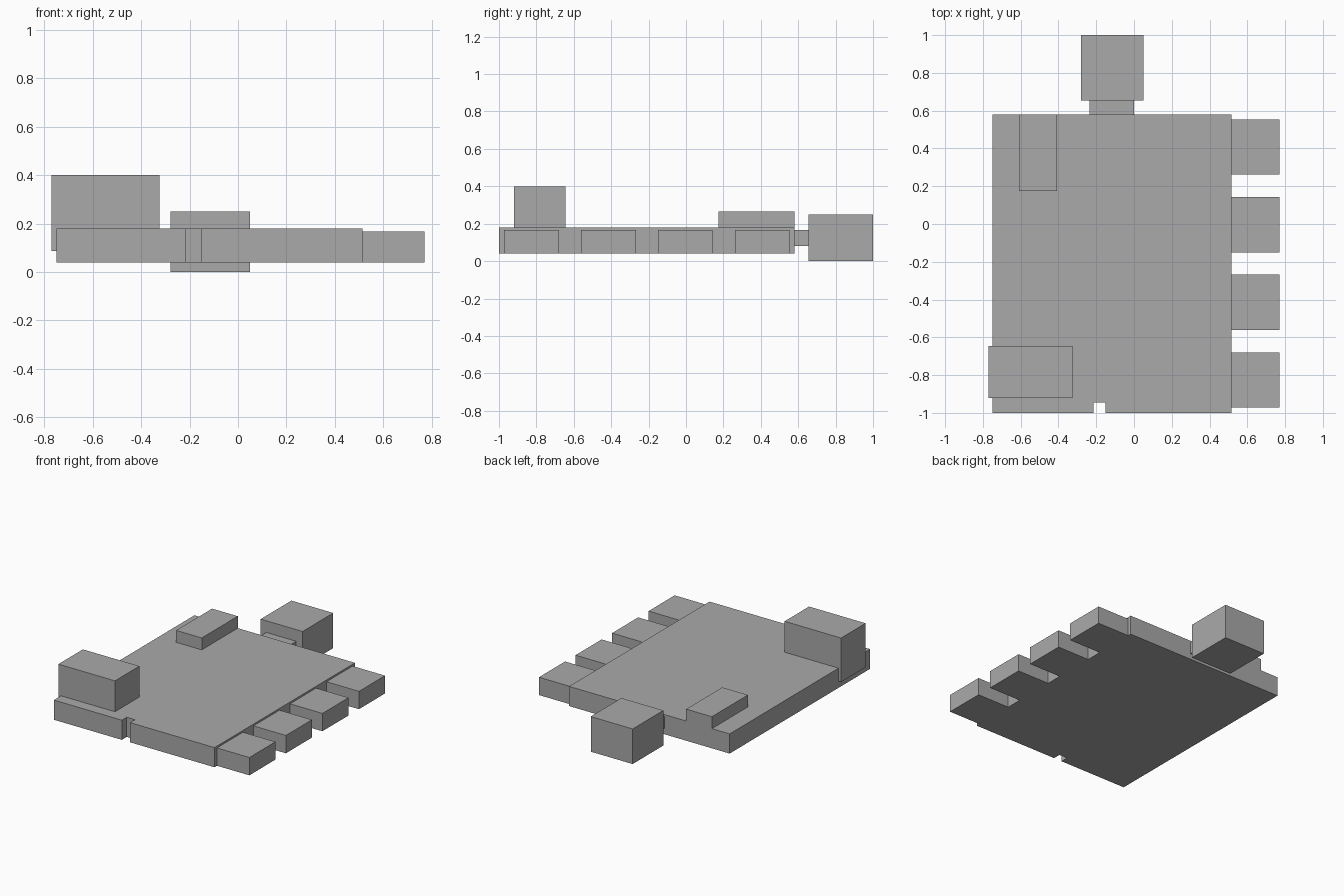
import bpy
import bmesh

cube = bpy.data.objects.get("Cube")
if cube:
    bpy.data.objects.remove(cube, do_unlink=True)

grey = bpy.data.materials.new("plain grey")
grey.use_nodes = True
colour = (0.4, 0.4, 0.4, 1)
grey.diffuse_color = colour
grey.node_tree.nodes["Principled BSDF"].inputs["Base Color"].default_value = colour


def prism(name, outline, z0, z1):
    """Extrude a flat outline upward from z0 to z1."""
    bm = bmesh.new()
    face = bm.faces.new([bm.verts.new((x, y, z0)) for x, y in outline])
    top = bmesh.ops.extrude_face_region(bm, geom=[face])["geom"]
    verts = [v for v in top if isinstance(v, bmesh.types.BMVert)]
    bmesh.ops.translate(bm, verts=verts, vec=(0, 0, z1 - z0))
    bmesh.ops.recalc_face_normals(bm, faces=bm.faces)
    mesh = bpy.data.meshes.new(name)
    bm.to_mesh(mesh)
    bm.free()
    mesh.materials.append(grey)
    obj = bpy.data.objects.new(name, mesh)
    bpy.context.collection.objects.link(obj)
    return obj


def box(name, x, y, z):
    return prism(name, [(x[0], y[0]), (x[1], y[0]), (x[1], y[1]), (x[0], y[1])], *z)


# Flat base slab with a small notch in its front edge
left, right, front, back = -0.75, 0.515, -1.0, 0.58
notch_left, notch_right, notch_back = -0.215, -0.15, -0.945
prism("base_slab", [
    (left, front), (notch_left, front), (notch_left, notch_back),
    (notch_right, notch_back), (notch_right, front),
    (right, front), (right, back), (left, back)], 0.04, 0.18)

# Row of four blocks along the left side
for i in range(4):
    y = -0.972 + i * 0.411
    box(f"side_block_{i + 1}", (right, 0.77), (y, y + 0.293), (0.04, 0.167))

# Large block overhanging the front right corner
box("corner_block", (-0.77, -0.325), (-0.92, -0.645), (0.087, 0.4))

# Low block on top near the back edge
box("top_block", (-0.61, -0.408), (0.175, back), (0.17, 0.265))

# Back block joined by a short neck
box("back_neck", (-0.235, 0.0), (back, 0.66), (0.082, 0.167))
box("back_block", (-0.28, 0.05), (0.655, 1.0), (0.0, 0.25))
